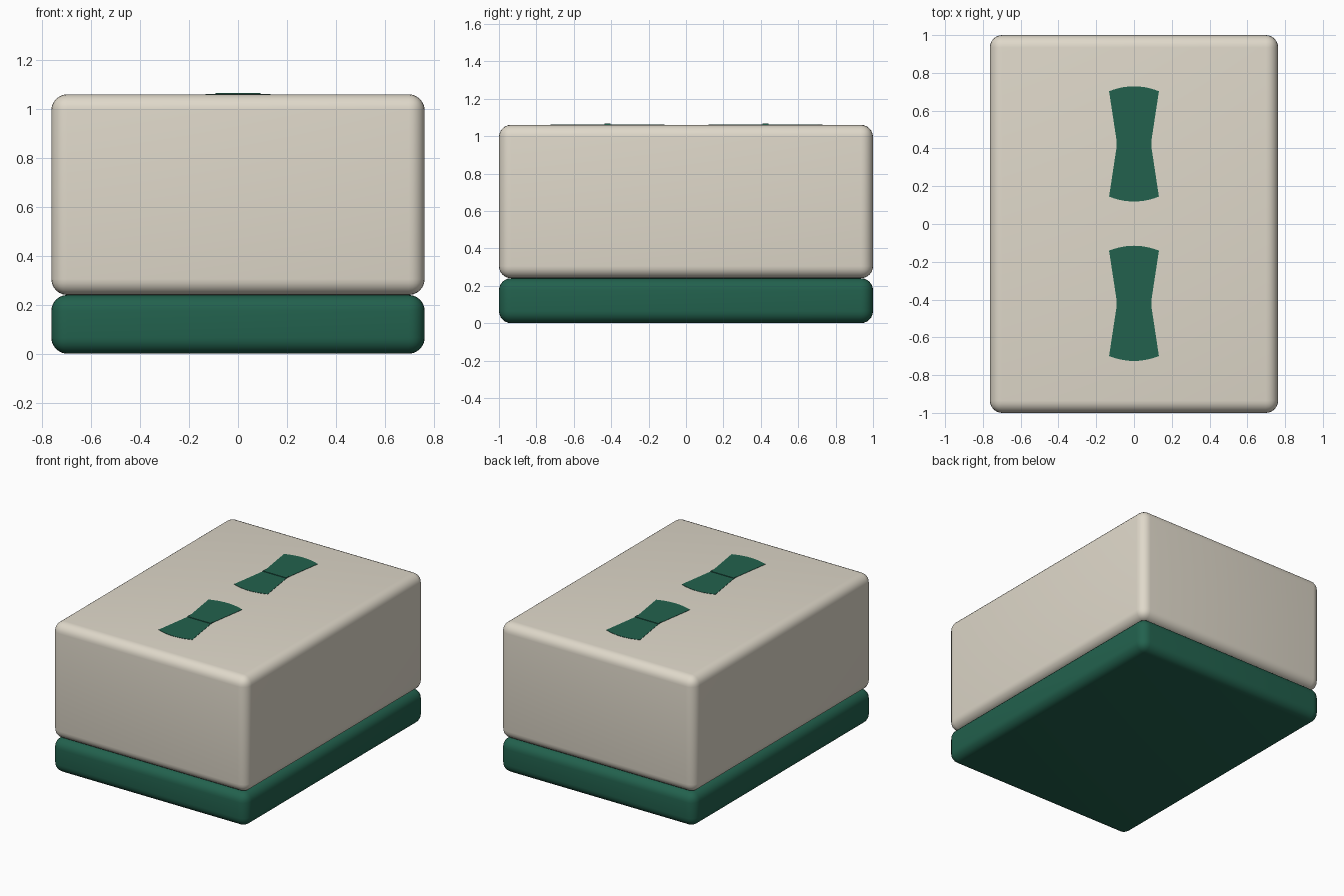
import bpy, bmesh, math

if "Cube" in bpy.data.objects:
    bpy.data.objects.remove(bpy.data.objects["Cube"])


def material(name, rgb):
    m = bpy.data.materials.new(name)
    m.diffuse_color = (*rgb, 1)
    m.use_nodes = True
    m.node_tree.nodes["Principled BSDF"].inputs["Base Color"].default_value = m.diffuse_color
    return m


ivory = material("ivory", (0.74, 0.69, 0.59))
green = material("green", (0.016, 0.12, 0.075))


def rounded_slab(name, z0, z1, mat):
    bpy.ops.mesh.primitive_cube_add(size=1, location=(0, 0, (z0 + z1) / 2))
    ob = bpy.context.object
    ob.name = name
    ob.scale = (1.526, 2.0, z1 - z0)
    bpy.ops.object.transform_apply(location=False, rotation=False, scale=True)
    ob.data.materials.append(mat)
    bev = ob.modifiers.new("round_edges", "BEVEL")
    bev.width = 0.065
    bev.segments = 6
    bpy.ops.object.modifier_apply(modifier=bev.name)
    bpy.ops.object.shade_smooth_by_angle(angle=math.radians(40))
    return ob


def inlay(name, outline, y, z0, z1):
    bm = bmesh.new()
    face = bm.faces.new([bm.verts.new((px, py, z0)) for px, py in outline])
    top = bmesh.ops.extrude_face_region(bm, geom=[face])["geom"]
    for v in top:
        if isinstance(v, bmesh.types.BMVert):
            v.co.z = z1
    bmesh.ops.recalc_face_normals(bm, faces=bm.faces)
    me = bpy.data.meshes.new(name)
    bm.to_mesh(me)
    bm.free()
    me.materials.append(green)
    ob = bpy.data.objects.new(name, me)
    ob.location.y = y
    bpy.context.collection.objects.link(ob)


# Tile body in two layers
rounded_slab("tile_back", 0.0, 0.24, green)
rounded_slab("tile_face", 0.24, 1.06, ivory)

# Bamboo stalk outline: flared half with a curved end
N = 10
half = [(0.092, 0.016)]
for i in range(N + 1):
    t = 1 - 2 * i / N
    half.append((0.132 * t, 0.305 - 0.026 * t * t))
half.append((-0.092, 0.016))
lower = [(-x, -y) for x, y in half]
band = [(-0.092, -0.016), (0.092, -0.016), (0.092, 0.016), (-0.092, 0.016)]

# Two stalks, each with two flared halves and a joint band
for label, y in (("back", 0.424), ("front", -0.42)):
    inlay(label + "_stalk_upper", half, y, 1.055, 1.062)
    inlay(label + "_stalk_lower", lower, y, 1.055, 1.062)
    inlay(label + "_stalk_joint", band, y, 1.055, 1.066)
